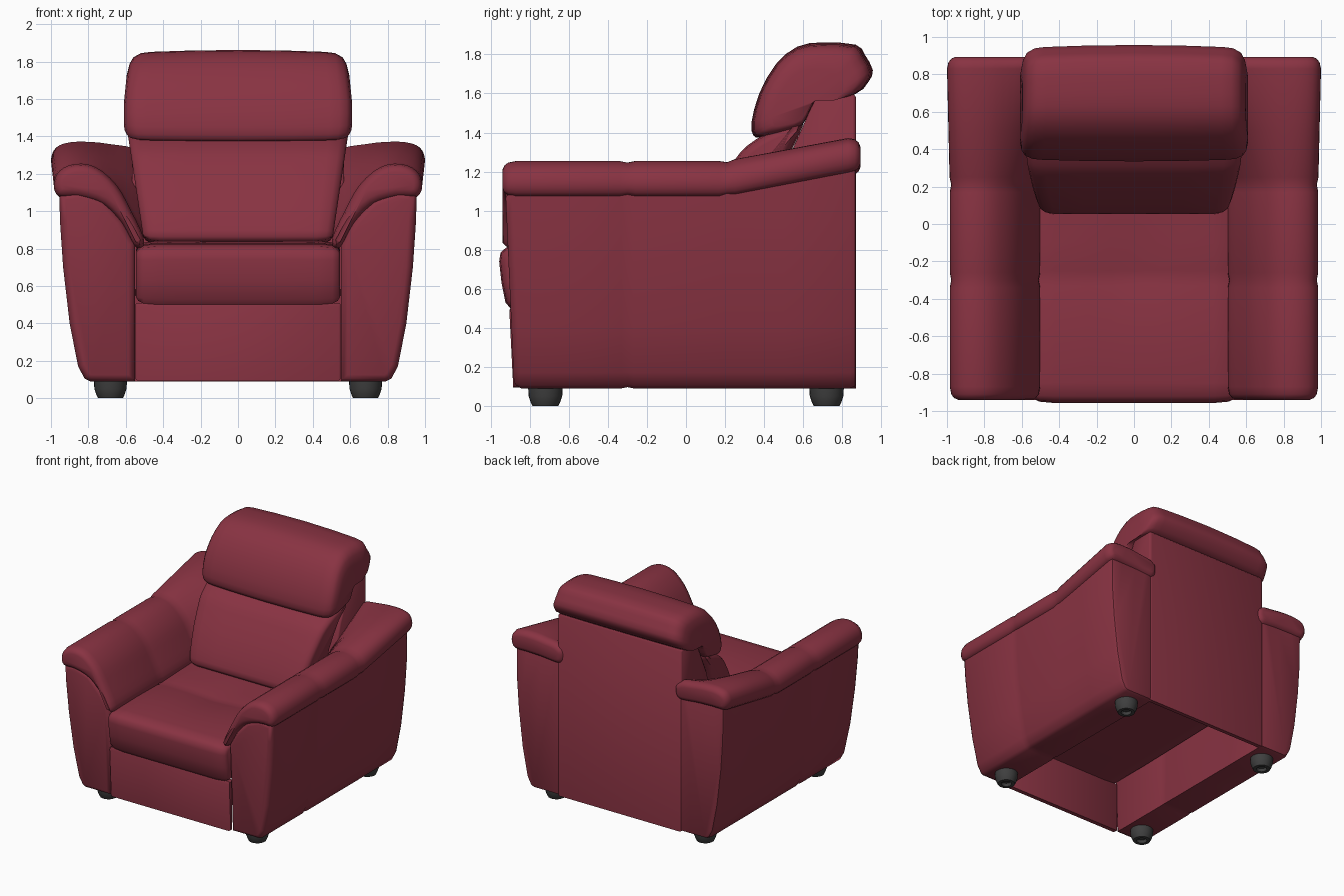
import bpy, bmesh, math
from mathutils import Vector

if "Cube" in bpy.data.objects:
    bpy.data.objects.remove(bpy.data.objects["Cube"])


def material(name, rgb):
    m = bpy.data.materials.new(name)
    m.diffuse_color = (*rgb, 1)
    m.use_nodes = True
    m.node_tree.nodes["Principled BSDF"].inputs["Base Color"].default_value = m.diffuse_color
    return m


LEATHER = material("burgundy leather", (0.25, 0.033, 0.055))
DARK = material("dark grey plastic", (0.05, 0.05, 0.05))


def smooth(pts, n=3):
    """Closed Catmull-Rom curve through 2D points."""
    out, k = [], len(pts)
    for i in range(k):
        p0, p1, p2, p3 = (Vector(pts[(i + j) % k]) for j in (-1, 0, 1, 2))
        for s in range(n):
            t = s / n
            out.append(0.5 * (2 * p1 + (p2 - p0) * t + (2 * p0 - 5 * p1 + 4 * p2 - p3) * t * t
                              + (3 * p1 - p0 - 3 * p2 + p3) * t ** 3))
    return out


def inset(pts, d):
    """Move a closed 2D outline inwards by d."""
    pts = [Vector(p) for p in pts]
    k = len(pts)
    area = sum(pts[i - 1].x * pts[i].y - pts[i].x * pts[i - 1].y for i in range(k))
    sgn = 1 if area > 0 else -1
    out = []
    for i in range(k):
        a = (pts[i] - pts[i - 1]).normalized()
        b = (pts[(i + 1) % k] - pts[i]).normalized()
        na, nb = Vector((-a.y, a.x)), Vector((-b.y, b.x))
        n = (na + nb).normalized()
        out.append(pts[i] + n * (sgn * d / max(n.dot(na), 0.6)))
    return out


def scaled(pts, s, c):
    c = Vector(c)
    return [c + (Vector(p) - c) * s for p in pts]


def sweep(name, axis, stations, mat=LEATHER, warp=None, mirror=(False, False), angle=42):
    """Skin a row of (position, outline) stations along an axis and cap both ends."""
    bm = bmesh.new()
    rings = []
    for pos, prof in stations:
        ring = []
        for a, b in prof:
            v = {'x': Vector((pos, a, b)), 'y': Vector((a, pos, b)), 'z': Vector((a, b, pos))}[axis]
            ring.append(bm.verts.new(warp(v) if warp else v))
        rings.append(ring)
    k = len(rings[0])
    for r, q in zip(rings, rings[1:]):
        for i in range(k):
            j = (i + 1) % k
            bm.faces.new((r[i], r[j], q[j], q[i]))
    bm.faces.new(rings[0])
    bm.faces.new(rings[-1])
    bmesh.ops.recalc_face_normals(bm, faces=bm.faces)
    me = bpy.data.meshes.new(name)
    bm.to_mesh(me)
    bm.free()
    me.materials.append(mat)
    ob = bpy.data.objects.new(name, me)
    bpy.context.collection.objects.link(ob)
    bpy.ops.object.select_all(action='DESELECT')
    ob.select_set(True)
    bpy.context.view_layer.objects.active = ob
    bpy.ops.object.shade_smooth_by_angle(angle=math.radians(angle))
    if any(mirror):
        m = ob.modifiers.new("mirror", 'MIRROR')
        m.use_axis = (mirror[0], mirror[1], False)
    return ob


def across(half, prof, ends):
    """Symmetric x stations with inset ends: ends = [(distance from end, inset)]."""
    right = [(half - e, inset(prof, d)) for e, d in ends]
    return [(-x, p) for x, p in right] + [(0.0, prof)] + right[::-1]


def lerp_prof(f, b, t):
    return [Vector(p).lerp(Vector(q), t) for p, q in zip(f, b)]


def rise(y):
    return min(max((y - 0.2) / 0.64, 0), 1)


# Arm bodies: flared cross-section running front to back, top rising at the rear
body_f = [(0.55, 0.09), (0.79, 0.09), (0.82, 0.105), (0.855, 0.17), (0.90, 0.40), (0.935, 0.70),
          (0.952, 0.95), (0.955, 1.09), (0.85, 1.11), (0.72, 1.06), (0.62, 0.95), (0.55, 0.83)]
body_b = [(x, z if i < 7 else 1.22) for i, (x, z) in enumerate(body_f)]
body_rows = [(-0.88, 0.035), (-0.872, 0.015), (-0.845, 0), (-0.33, 0), (-0.30, 0.006), (-0.27, 0),
             (0.2, 0), (0.5, 0), (0.84, 0), (0.865, 0.01), (0.872, 0.025)]


def lean(v):
    if v.y < -0.7:
        v.y -= 0.045 * (v.z - 0.09)
    return v


sweep("arm_body", 'y', [(y, inset(lerp_prof(body_f, body_b, rise(y)), d)) for y, d in body_rows],
      warp=lean, mirror=(True, False))

# Padded arm tops draped over the arm bodies
pad_f = smooth([(0.955, 1.075), (0.985, 1.14), (0.955, 1.215), (0.87, 1.253), (0.76, 1.235), (0.65, 1.14),
                (0.57, 1.0), (0.505, 0.86), (0.515, 0.805), (0.56, 0.82), (0.62, 0.93), (0.72, 1.03),
                (0.85, 1.07)])
pad_b = smooth([(0.965, 1.20), (1.0, 1.27), (0.975, 1.34), (0.9, 1.37), (0.78, 1.372), (0.67, 1.36),
                (0.57, 1.345), (0.51, 1.30), (0.51, 1.22), (0.55, 1.18), (0.62, 1.18), (0.72, 1.19),
                (0.85, 1.195)])
pad_rows = [(-0.94, 0.045), (-0.93, 0.022), (-0.91, 0.008), (-0.87, 0), (-0.34, 0), (-0.30, 0.008),
            (-0.26, 0), (0.17, 0), (0.21, 0.008), (0.25, 0), (0.5, 0), (0.83, 0), (0.865, 0.008),
            (0.885, 0.025), (0.893, 0.045)]
sweep("arm_pad", 'y', [(y, inset(lerp_prof(pad_f, pad_b, rise(y)), d)) for y, d in pad_rows],
      mirror=(True, False), angle=60)

# Front panel under the seat
sweep("front_panel", 'x', across(0.548, [(-0.885, 0.095), (-0.905, 0.49), (-0.895, 0.51), (-0.85, 0.51),
                                         (-0.85, 0.095)], [(0, 0.008), (0.01, 0)]))

# Seat cushion with rounded front and a soft dimple
seat = [(-0.90, 0.50), (-0.925, 0.53), (-0.945, 0.63), (-0.957, 0.74), (-0.95, 0.785), (-0.92, 0.812),
        (-0.85, 0.825), (-0.6, 0.83), (-0.33, 0.825), (-0.29, 0.817), (-0.25, 0.825), (-0.1, 0.832),
        (0.1, 0.84), (0.45, 0.84), (0.45, 0.52), (-0.5, 0.50)]


def dimple(v):
    if v.z > 0.78:
        v.z -= 0.02 * math.exp(-(v.x / 0.18) ** 2 - ((v.y + 0.22) / 0.2) ** 2)
    return v


sweep("seat_cushion", 'x', across(0.545, seat, [(0, 0.04), (0.012, 0.02), (0.04, 0.007), (0.12, 0),
                                                (0.3, 0), (0.42, 0)]), warp=dimple)

# Rear shell, thin below the seat and wedge shaped above it
shell = [(0.84, 0.09), (0.872, 0.09), (0.872, 1.58), (0.86, 1.595), (0.68, 1.595), (0.665, 1.58),
         (0.53, 1.28), (0.45, 1.0), (0.45, 0.58), (0.84, 0.55)]
sweep("back_shell", 'x', across(0.568, shell, [(0, 0.012), (0.006, 0.004), (0.02, 0)]))

# Back cushion, widening upwards
back = smooth([(0.07, 0.84), (0.062, 0.90), (0.10, 1.0), (0.16, 1.12), (0.25, 1.26), (0.31, 1.33),
               (0.42, 1.40), (0.55, 1.45), (0.60, 1.44), (0.54, 1.31), (0.46, 1.1), (0.42, 0.86),
               (0.25, 0.82)], 2)


def widen(v):
    v.x *= 0.505 + 0.15 * (v.z - 0.85)
    return v


sweep("back_cushion", 'x', across(1.0, back, [(0, 0.045), (0.02, 0.025), (0.07, 0.008), (0.17, 0),
                                              (0.5, 0)]), warp=widen, angle=60)

# Headrest pillow curling over the top of the shell
head = smooth([(0.345, 1.385), (0.335, 1.45), (0.375, 1.60), (0.46, 1.75), (0.57, 1.84), (0.70, 1.862),
               (0.87, 1.85), (0.915, 1.80), (0.957, 1.72), (0.935, 1.66), (0.865, 1.595), (0.70, 1.59),
               (0.64, 1.52), (0.59, 1.43), (0.47, 1.39), (0.38, 1.375)], 2)
ends = [(1.0, 0.6), (0.985, 0.78), (0.955, 0.885), (0.89, 0.95), (0.8, 0.97), (0.45, 0.99)]
right = [(u, scaled(head, s, (0.6, 1.52))) for u, s in ends]


def head_width(v):
    v.x *= 0.61 - 0.10 * max(v.z - 1.58, 0) - 0.15 * max(1.46 - v.z, 0)
    return v


sweep("headrest", 'x', [(-u, p) for u, p in right] + [(0.0, head)] + right[::-1],
      warp=head_width, angle=60)


# Four turned feet with a recessed underside
def circle(r):
    return [(0.682 + r * math.cos(i * math.tau / 24), 0.72 + r * math.sin(i * math.tau / 24))
            for i in range(24)]


foot = [(0.025, 0.035), (0.0, 0.04), (0.0, 0.066), (0.02, 0.076), (0.05, 0.086), (0.12, 0.09)]
sweep("foot", 'z', [(z, circle(r)) for z, r in foot], mat=DARK, mirror=(True, True))
